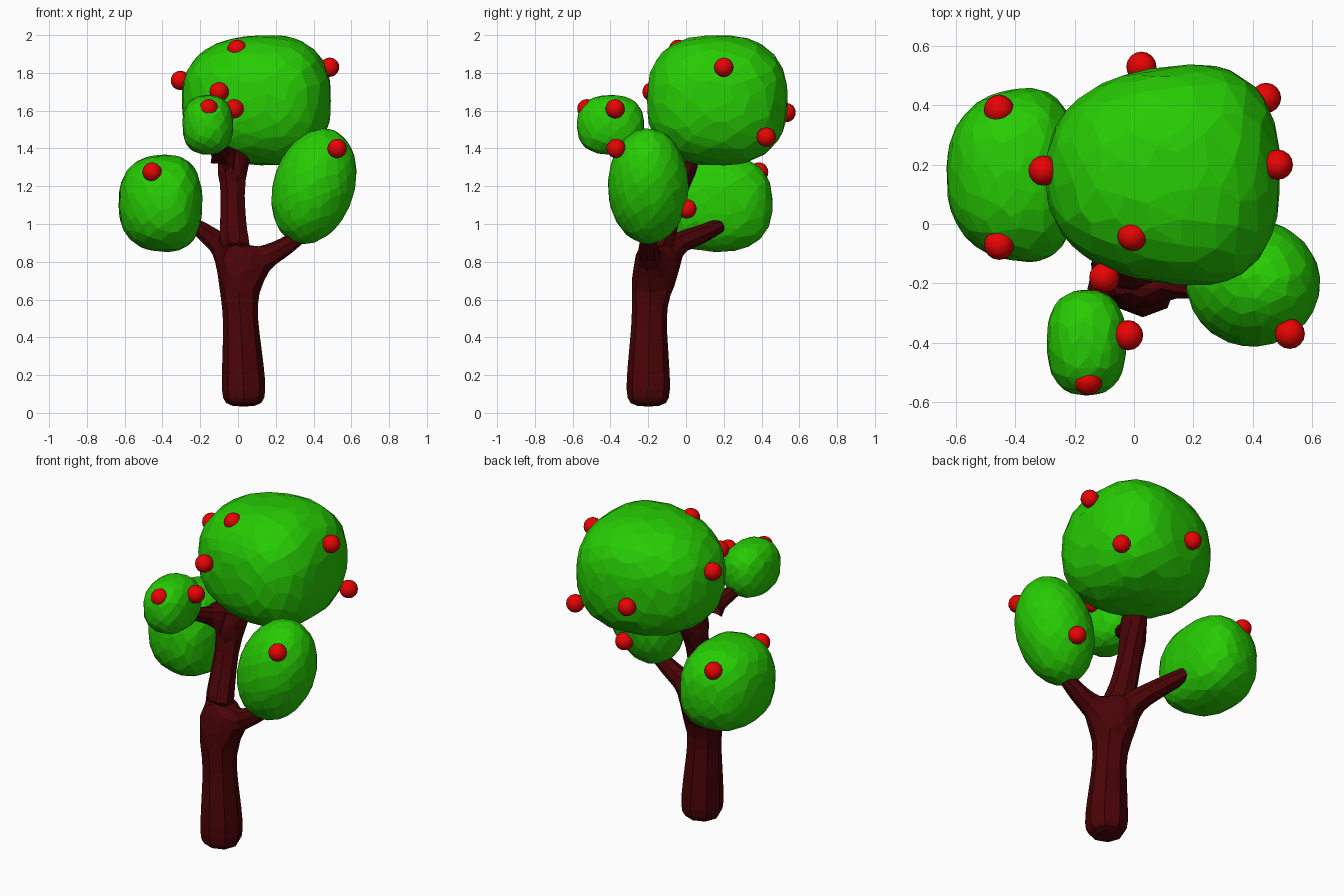
import bpy, bmesh, math, random
from mathutils import Vector, Matrix

if "Cube" in bpy.data.objects:
    bpy.data.objects.remove(bpy.data.objects["Cube"], do_unlink=True)
random.seed(4)


def material(name, rgb):
    m = bpy.data.materials.new(name)
    m.use_nodes = True
    m.diffuse_color = (*rgb, 1)
    m.node_tree.nodes["Principled BSDF"].inputs["Base Color"].default_value = (*rgb, 1)
    return m


leaf = material("leaf green", (0.02, 0.6, 0.001))
bark = material("dark bark", (0.068, 0.001, 0.002))
red = material("fruit red", (0.8, 0.001, 0.001))


def add_object(name, mesh, mat):
    ob = bpy.data.objects.new(name, mesh)
    bpy.context.collection.objects.link(ob)
    mesh.materials.append(mat)
    return ob


def foliage(name, center, size, power, tilt=0, taper=0, count=210):
    """Rounded clump with irregular flat facets: hull of jittered points."""
    bm = bmesh.new()
    turn = Matrix.Rotation(math.radians(tilt), 3, "Y")
    for i in range(count):
        z = 1 - 2 * (i + 0.5) / count
        a = i * math.pi * (3 - math.sqrt(5))
        r = math.sqrt(1 - z * z)
        p = Vector((r * math.cos(a), r * math.sin(a), z))
        p += Vector([random.uniform(-0.06, 0.06) for _ in range(3)])
        p /= sum(abs(c) ** power for c in p) ** (1 / power)
        p.y *= 1 + taper * (p.x - 0.4)
        p.z *= 1 + taper * 0.5 * (p.x - 0.4)
        p = turn @ Vector([c * s * 1.01 for c, s in zip(p, size)])
        bm.verts.new(p + Vector(center))
    bmesh.ops.convex_hull(bm, input=bm.verts)
    loose = [v for v in bm.verts if not v.link_faces]
    bmesh.ops.delete(bm, geom=loose, context="VERTS")
    bmesh.ops.dissolve_limit(bm, angle_limit=math.radians(6),
                             verts=bm.verts, edges=bm.edges)
    bmesh.ops.recalc_face_normals(bm, faces=bm.faces)
    mesh = bpy.data.meshes.new(name)
    bm.to_mesh(mesh)
    bm.free()
    return add_object(name, mesh, leaf)


# Leaf clumps
foliage("crown_foliage", (0.098, 0.165, 1.655), (0.392, 0.383, 0.35), 2.5, taper=0.14, count=260)
foliage("right_foliage", (-0.41, 0.165, 1.11), (0.22, 0.3, 0.26), 2.5, taper=0.12)
foliage("left_foliage", (0.402, -0.2, 1.2), (0.213, 0.212, 0.312), 2, tilt=18)
foliage("front_foliage", (-0.16, -0.4, 1.525), (0.133, 0.176, 0.156), 2.5, count=130)

# Trunk and branches: one skinned skeleton of (position, radius, parent)
joints = [
    ((0.03, -0.2, 0.03), 0.085, None),
    ((0.03, -0.2, 0.07), 0.125, 0),
    ((0.03, -0.2, 0.17), 0.127, 1),
    ((0.013, -0.195, 0.5), 0.098, 2),
    ((0.0, -0.185, 0.76), 0.115, 3),
    ((-0.025, -0.125, 0.95), 0.082, 4),
    ((-0.03, -0.05, 1.2), 0.07, 5),
    ((-0.015, 0.0, 1.33), 0.085, 6),
    ((0.03, 0.06, 1.45), 0.06, 7),
    ((0.14, -0.2, 0.82), 0.068, 4),
    ((0.25, -0.2, 0.88), 0.053, 9),
    ((0.37, -0.2, 0.97), 0.04, 10),
    ((-0.1, -0.04, 0.9), 0.065, 4),
    ((-0.16, 0.08, 0.945), 0.055, 12),
    ((-0.235, 0.2, 1.0), 0.042, 13),
    ((-0.09, -0.14, 1.37), 0.052, 7),
    ((-0.15, -0.33, 1.45), 0.035, 15),
]
mesh = bpy.data.meshes.new("trunk")
mesh.from_pydata([j[0] for j in joints],
                 [(j[2], i) for i, j in enumerate(joints) if j[2] is not None], [])
trunk = add_object("trunk", mesh, bark)
trunk.modifiers.new("Skin", "SKIN")
for sv, (_, radius, parent) in zip(mesh.skin_vertices[0].data, joints):
    sv.radius = (radius, radius)
    sv.use_root = parent is None
sub = trunk.modifiers.new("Rounding", "SUBSURF")
sub.levels = sub.render_levels = 1

# Fruit
fruit_spots = [
    (-0.005, -0.04, 1.925), (0.485, 0.2, 1.83), (-0.305, 0.18, 1.76),
    (-0.1, -0.18, 1.7), (0.025, 0.53, 1.59), (0.445, 0.425, 1.46),
    (-0.02, -0.375, 1.61), (-0.155, -0.525, 1.61), (0.525, -0.37, 1.4),
    (0.41, 0.005, 1.08), (-0.455, 0.385, 1.275), (-0.455, -0.07, 1.275),
]
for i, spot in enumerate(fruit_spots):
    bm = bmesh.new()
    bmesh.ops.create_uvsphere(bm, u_segments=16, v_segments=10, radius=0.051,
                              matrix=Matrix.Translation(spot))
    for f in bm.faces:
        f.smooth = True
    mesh = bpy.data.meshes.new(f"fruit_{i + 1}")
    bm.to_mesh(mesh)
    bm.free()
    add_object(f"fruit_{i + 1}", mesh, red)
